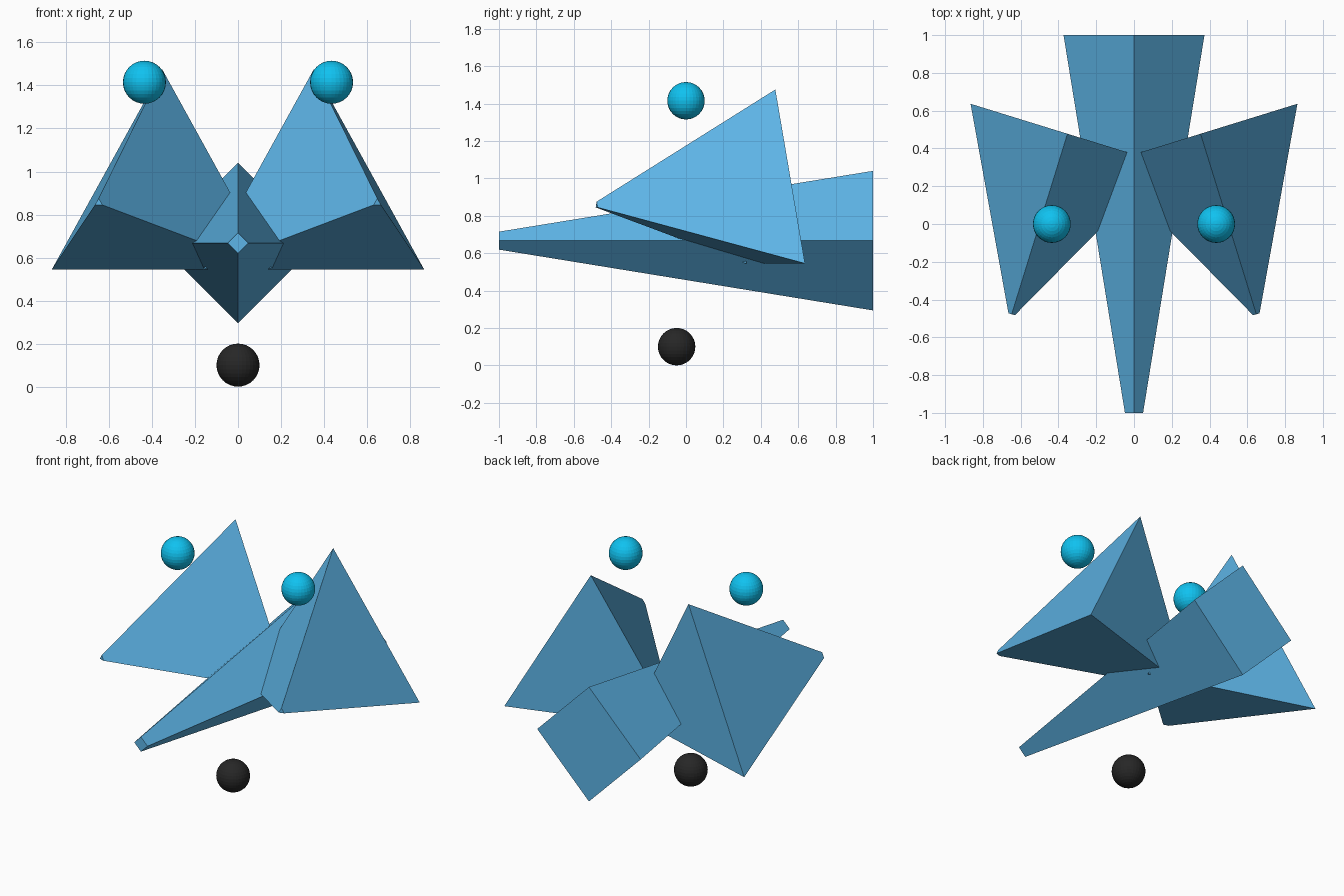
import bpy
import math

if "Cube" in bpy.data.objects:
    bpy.data.objects.remove(bpy.data.objects["Cube"])


def material(name, rgb):
    m = bpy.data.materials.new(name)
    m.diffuse_color = (*rgb, 1)
    m.use_nodes = True
    m.node_tree.nodes["Principled BSDF"].inputs["Base Color"].default_value = m.diffuse_color
    return m


BLUE = material("hull_blue", (0.11, 0.46, 0.80))
CYAN = material("bright_cyan", (0.005, 0.54, 0.87))
BLACK = material("near_black", (0.02, 0.02, 0.02))


def finish(name, mat):
    ob = bpy.context.object
    ob.name = ob.data.name = name
    ob.data.materials.append(mat)
    return ob


def spike(name, sides, base, tip, depth, loc, yaw=0.0):
    """Flat-sided tapered prism pointing forward (-y), one corner up."""
    bpy.ops.mesh.primitive_cone_add(vertices=sides, radius1=base, radius2=tip, depth=depth,
                                    location=loc, rotation=(math.pi / 2, 0, yaw))
    return finish(name, BLUE)


def ball(name, loc, mat):
    bpy.ops.mesh.primitive_uv_sphere_add(segments=32, ring_count=16, radius=0.1, location=loc)
    return finish(name, mat)


# Diamond-section central hull
spike("hull", 4, 0.373, 0.048, 2.0, (0, 0, 0.667))

# Three-sided wings and the balls floating above them
for side, s in (("left", -1), ("right", 1)):
    spike(f"{side}_wing", 3, 0.62, 0.0205, 1.0, (s * 0.5, 0, 0.855), s * 0.3)
    ball(f"{side}_upper_ball", (s * 0.435, 0, 1.415), CYAN)

# Dark ball underneath
ball("lower_ball", (0, -0.05, 0.1), BLACK)
